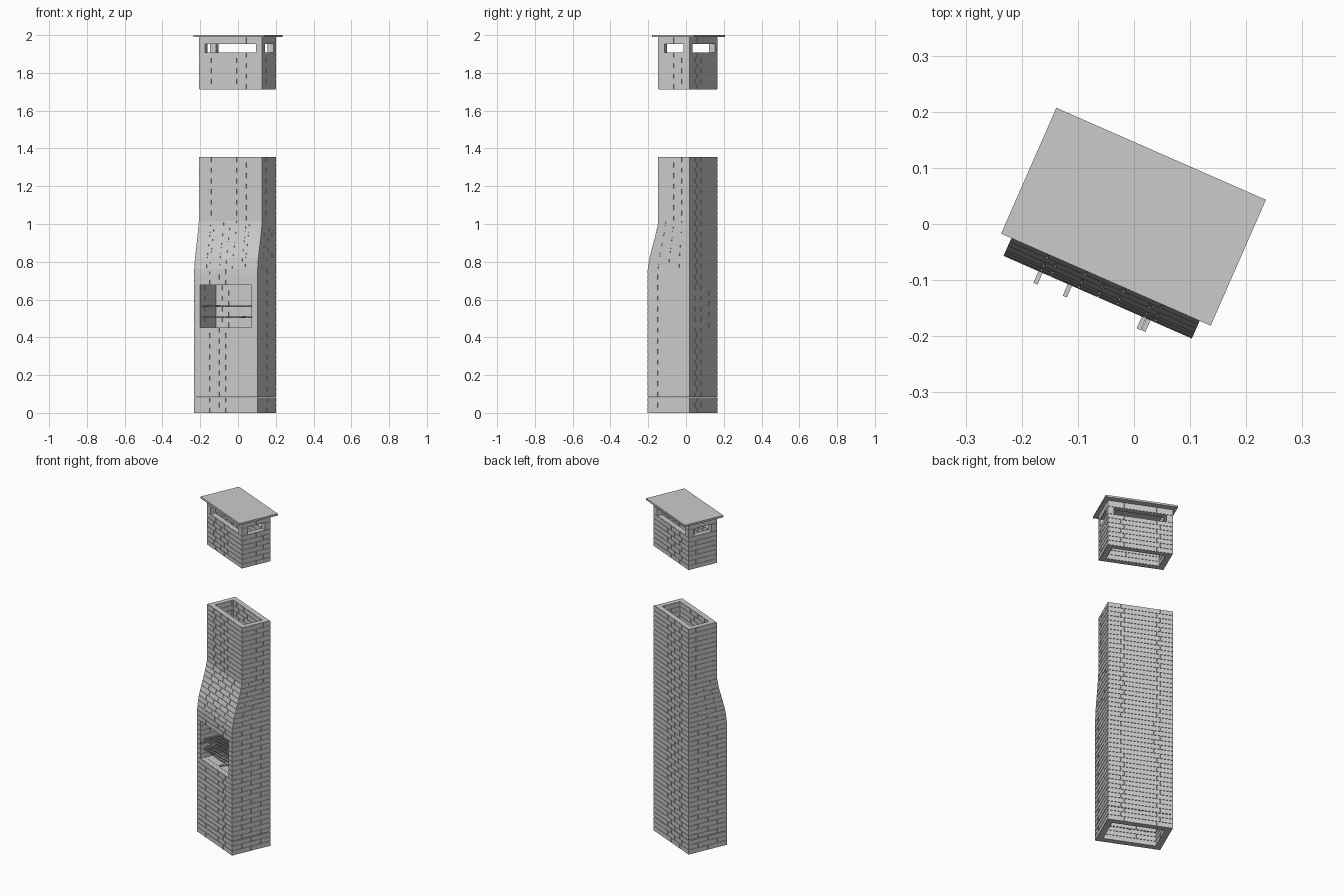
import bpy, bmesh, math

if "Cube" in bpy.data.objects:
    bpy.data.objects.remove(bpy.data.objects["Cube"])

ANGLE = math.radians(-23.7)          # the whole oven stands turned on the plan
U0, U1, BACK = -0.190, 0.1765, 0.099  # outer wall faces in the turned frame
T, GAP, REC = 0.035, 0.003, 0.003    # wall thickness, joint width, joint depth


def front(z):
    """Front face depth: deep firebox, tapering hood, slim flue."""
    pts = [(0, -0.1455), (0.75, -0.1455), (0.82, -0.134), (0.95, -0.097), (1.01, -0.083), (9, -0.083)]
    for (a, va), (b, vb) in zip(pts, pts[1:]):
        if a <= z <= b:
            return va + (vb - va) * (z - a) / (b - a)


def block(bm, u0, u1, lo, hi, z0, z1):
    """Box whose front/back may lean: lo and hi are depth ranges at z0 and z1."""
    vs = [bm.verts.new(c) for c in (
        (u0, lo[0], z0), (u1, lo[0], z0), (u1, lo[1], z0), (u0, lo[1], z0),
        (u0, hi[0], z1), (u1, hi[0], z1), (u1, hi[1], z1), (u0, hi[1], z1))]
    for f in ((3, 2, 1, 0), (4, 5, 6, 7), (0, 1, 5, 4), (1, 2, 6, 5), (2, 3, 7, 6), (3, 0, 4, 7)):
        bm.faces.new([vs[i] for i in f])


def box(bm, u0, u1, v0, v1, z0, z1):
    block(bm, u0, u1, (v0, v1), (v0, v1), z0, z1)


def finish(bm, name):
    me = bpy.data.meshes.new(name)
    bm.to_mesh(me)
    bm.free()
    ob = bpy.data.objects.new(name, me)
    ob.rotation_euler.z = ANGLE
    bpy.context.collection.objects.link(ob)
    return ob


def spans(n, odd):
    """Brick fractions along a wall, half-shifted on odd courses."""
    cuts = [0] + [(i + (0.5 if odd else 0)) / n for i in range(0 if odd else 1, n)] + [1]
    return list(zip(cuts, cuts[1:]))


def course(bricks, mortar, z0, z1, k, mode="wall", gap=GAP):
    odd = k % 2 == 1
    b0, b1 = z0 + GAP / 2 if z0 > 0 else 0, z1 - gap / 2
    f0, f1 = front(z0), front(z1)
    if mode == "slit":               # only corner posts stay
        for u in (U0, U1 - T):
            for v in (f0, BACK - T):
                box(bricks, u, u + T, v, v + T, z0, z1)
        return
    long_sides = odd or mode == "open"
    # front and back walls
    a, b = (U0 + T, U1 - T) if long_sides else (U0, U1)
    for at_front in (True, False):
        if at_front and mode == "open":
            continue
        d0, d1 = (f0, f1) if at_front else (BACK - T, BACK - T)
        for s, e in spans(4, odd):
            block(bricks, a + (b - a) * s + (GAP / 2 if s > 0 else 0),
                  a + (b - a) * e - (GAP / 2 if e < 1 else 0),
                  (d0, d0 + T), (d1, d1 + T), b0, b1)
        block(mortar, U0 + REC, U1 - REC, (d0 + REC, d0 + T - REC),
              (d1 + REC, d1 + T - REC), z0, z1 - (gap if gap > GAP else 0))
    # side walls
    i = 0 if long_sides else T
    for u in (U0, U1 - T):
        for s, e in spans(2, odd):
            g0, g1 = (GAP / 2 if s > 0 else 0), (GAP / 2 if e < 1 else 0)

            def rng(f):
                p, q = f + i, BACK - i
                return (p + (q - p) * s + g0, p + (q - p) * e - g1)
            block(bricks, u, u + T, rng(f0), rng(f1), b0, b1)
        block(mortar, u + REC, u + T - REC, (f0 + REC, BACK - REC), (f1 + REC, BACK - REC),
              z0, z1 - (gap if gap > GAP else 0))


# oven body and flue, firebox opening in courses 16-23
bricks, mortar = bmesh.new(), bmesh.new()
H = 1.355 / 48
for k in range(48):
    course(bricks, mortar, k * H, (k + 1) * H, k, "open" if 16 <= k < 24 else "wall",
           0.007 if k == 2 else GAP)
finish(bricks, "oven_bricks")
finish(mortar, "oven_mortar")

# floating chimney top with smoke slits on all sides
bricks, mortar = bmesh.new(), bmesh.new()
levels = [1.712 + 0.028 * i for i in range(8)] + [1.952, 1.99]
for k, (z0, z1) in enumerate(zip(levels, levels[1:])):
    course(bricks, mortar, z0, z1, k, "slit" if k == 7 else "wall")
finish(bricks, "chimney_top_bricks")
finish(mortar, "chimney_top_mortar")

# roof slab
bm = bmesh.new()
box(bm, -0.210, 0.198, -0.111, 0.134, 1.989, 2.0)
finish(bm, "roof_slab")

# firebox floor
bm = bmesh.new()
box(bm, U0 + T - 0.002, U1 - T + 0.002, front(0) + T - 0.002, BACK - T + 0.002, 0.435, 16 * H)
finish(bm, "firebox_floor")

# two grates with protruding handles
for name, z, handles in (("upper_grate", 0.565, (-0.118, -0.061)), ("lower_grate", 0.507, (0.083, 0.092))):
    bm = bmesh.new()
    a, b, v0, v1, r = U0 + T, U1 - T, -0.125, 0.062, 0.002
    for v in (v0, (v0 + v1) / 2, v1):
        box(bm, a, b, v - r, v + r, z - 2 * r, z)
    for i in range(19):
        u = a + r + (b - a - 2 * r) * i / 18
        box(bm, u - r, u + r, v0, v1, z, z + 2 * r)
    for u in handles:
        box(bm, u - 0.004, u + 0.004, -0.168, v0 + 0.02, z - 0.002, z + 0.005)
    finish(bm, name)
